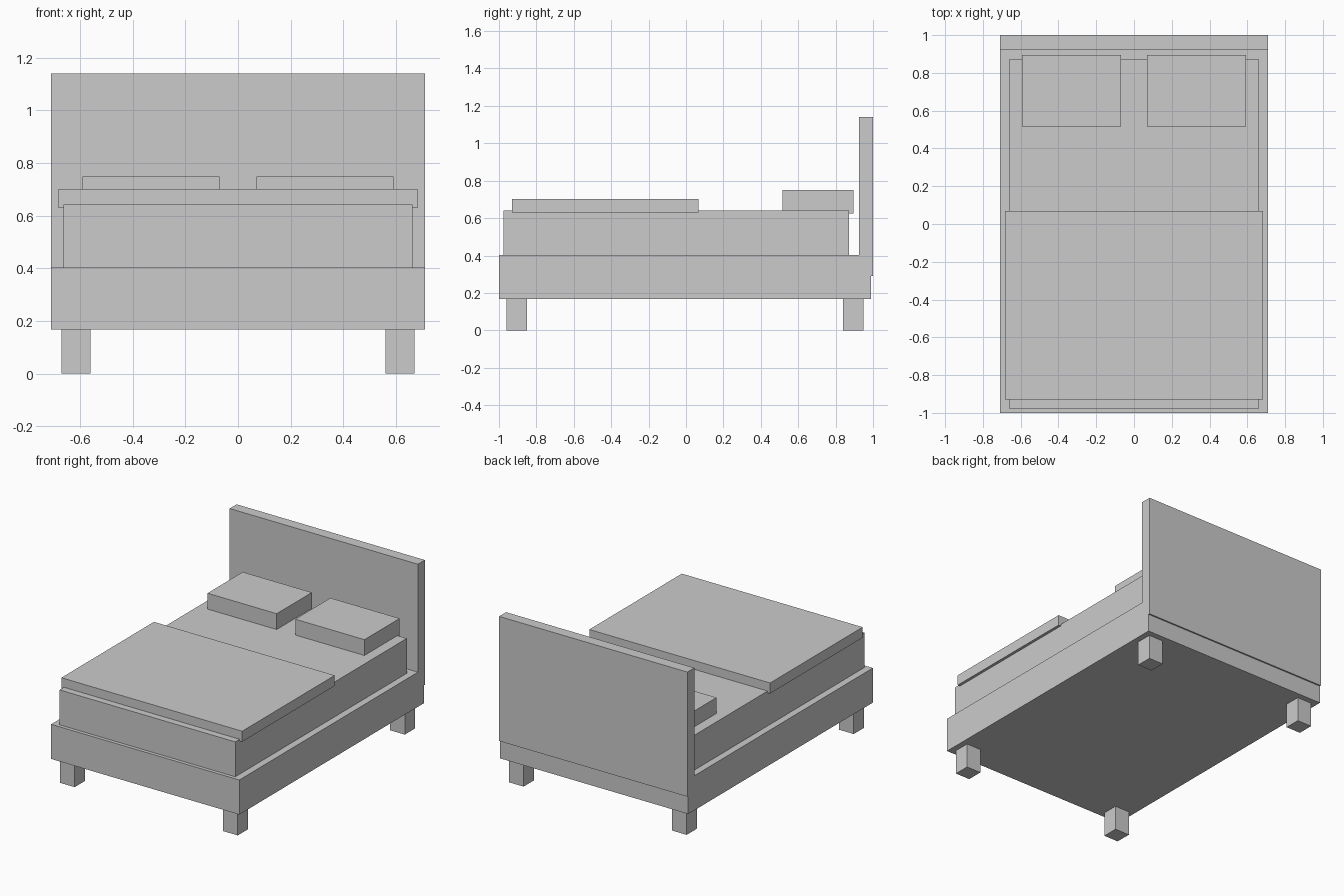
import bpy

if "Cube" in bpy.data.objects:
    bpy.data.objects.remove(bpy.data.objects["Cube"])


def box(name, x, y, z):
    """Add a box spanning the (min, max) ranges on each axis."""
    spans = (x, y, z)
    bpy.ops.mesh.primitive_cube_add(size=1, location=[(a + b) / 2 for a, b in spans])
    obj = bpy.context.object
    obj.name = name
    obj.scale = [b - a for a, b in spans]
    bpy.ops.object.transform_apply(location=False, rotation=False, scale=True)
    return obj


# Base, headboard and bedding
box("bed_frame", (-0.71, 0.71), (-1.0, 0.99), (0.168, 0.404))
box("headboard", (-0.71, 0.71), (0.925, 1.0), (0.29, 1.14))
box("mattress", (-0.663, 0.663), (-0.976, 0.872), (0.402, 0.642))
box("blanket", (-0.682, 0.682), (-0.929, 0.068), (0.63, 0.702))

# Left and right pillows and legs
for side, sign in (("left", -1), ("right", 1)):
    def mirrored(a, b):
        return tuple(sorted((sign * a, sign * b)))

    box(f"{side}_pillow", mirrored(0.07, 0.592), (0.517, 0.896), (0.625, 0.75))
    for end, y in (("front", (-0.96, -0.85)), ("back", (0.84, 0.95))):
        box(f"{end}_{side}_leg", mirrored(0.56, 0.67), y, (0, 0.168))
